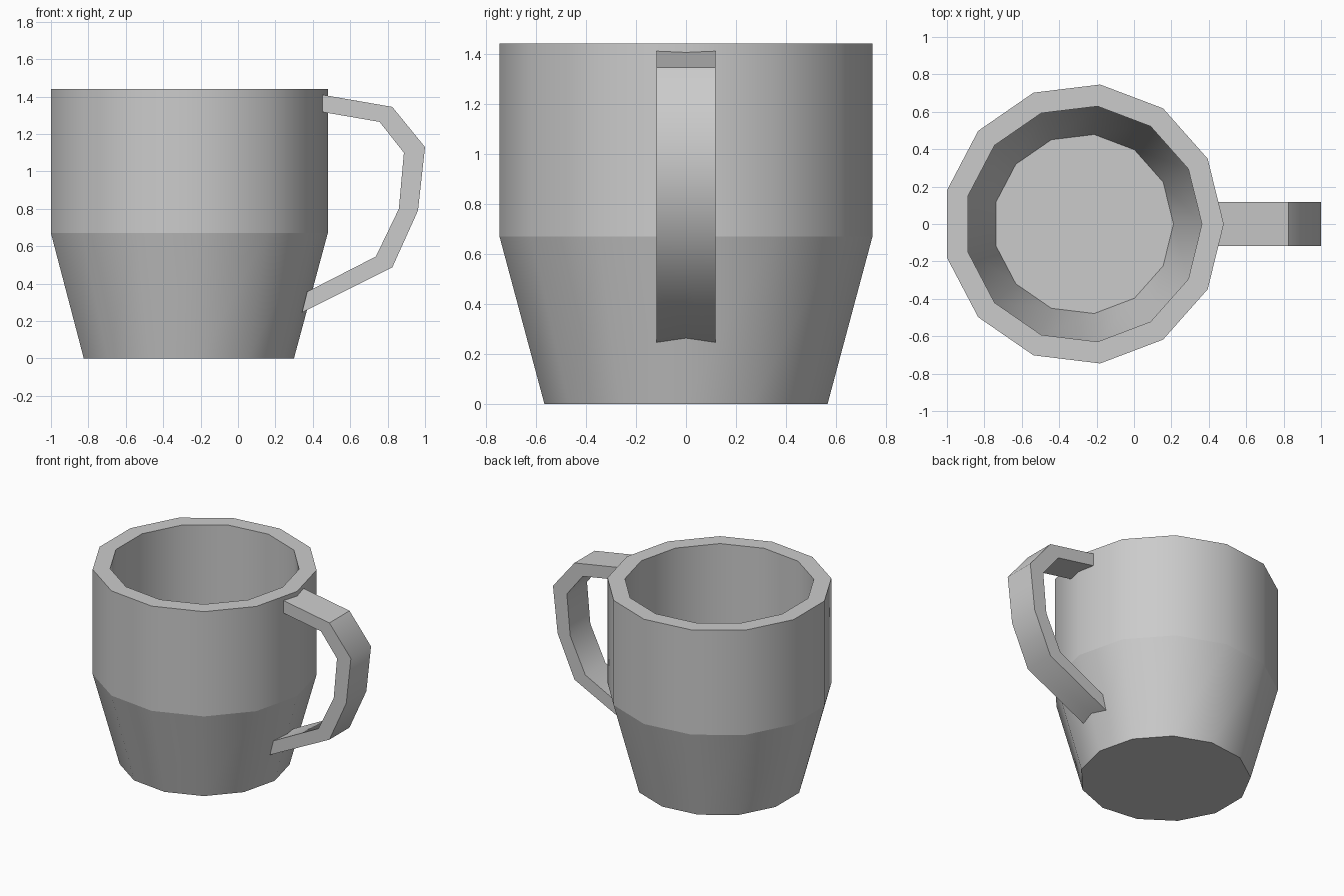
import bpy, bmesh
from math import cos, sin, tau

if "Cube" in bpy.data.objects:
    bpy.data.objects.remove(bpy.data.objects["Cube"])

SIDES, CX, W = 13, -0.271, 0.117


def finish(name, bm):
    bmesh.ops.recalc_face_normals(bm, faces=bm.faces[:])
    mesh = bpy.data.meshes.new(name)
    bm.to_mesh(mesh)
    bm.free()
    bpy.context.scene.collection.objects.link(bpy.data.objects.new(name, mesh))


# Mug body: 13-sided lathe, outside bottom -> rim -> inside floor
profile = [(0.570, 0), (0.751, 0.67), (0.751, 1.44),
           (0.634, 1.44), (0.634, 0.67), (0.482, 0.11)]
bm = bmesh.new()
rings = [[bm.verts.new((CX + r * cos(tau * i / SIDES), r * sin(tau * i / SIDES), z))
          for i in range(SIDES)] for r, z in profile]
for a, b in zip(rings, rings[1:]):
    for i in range(SIDES):
        j = (i + 1) % SIDES
        bm.faces.new((a[i], a[j], b[j], b[i])).smooth = True
bm.faces.new(rings[0])
bm.faces.new(rings[-1])
# crisp horizontal creases, smooth around the walls
for ring in rings:
    for i in range(SIDES):
        bm.edges.get((ring[i], ring[(i + 1) % SIDES])).smooth = False
finish("mug_body", bm)

# Handle: angular strap whose ends are notched to fit the corner of the body
outer = [(0.45, 1.41), (0.825, 1.345), (1.0, 1.13), (0.962, 0.79), (0.825, 0.487), (0.342, 0.246)]
inner = [(0.45, 1.318), (0.757, 1.265), (0.887, 1.10), (0.86, 0.80), (0.737, 0.545), (0.37, 0.357)]
outer_mid = [(0.479, 1.405)] + outer[1:-1] + [(0.371, 0.263)]
inner_mid = [(0.479, 1.313)] + inner[1:-1] + [(0.399, 0.37)]
bm = bmesh.new()


def rail(points, y):
    return [bm.verts.new((x, y, z)) for x, z in points]


o = [rail(outer, -W), rail(outer_mid, 0), rail(outer, W)]
n = [rail(inner, -W), rail(inner_mid, 0), rail(inner, W)]
loop = [o[0], o[1], o[2], n[2], n[1], n[0]]
for a, b in zip(loop, loop[1:] + loop[:1]):
    for k in range(len(outer) - 1):
        bm.faces.new((a[k], a[k + 1], b[k + 1], b[k])).smooth = True
# sharp strap borders and sharp first bend
for r in (o[0], o[2], n[0], n[2]):
    for k in range(len(outer) - 1):
        bm.edges.get((r[k], r[k + 1])).smooth = False
for strip in (o, n):
    for a, b in zip(strip, strip[1:]):
        bm.edges.get((a[1], b[1])).smooth = False
finish("handle", bm)
